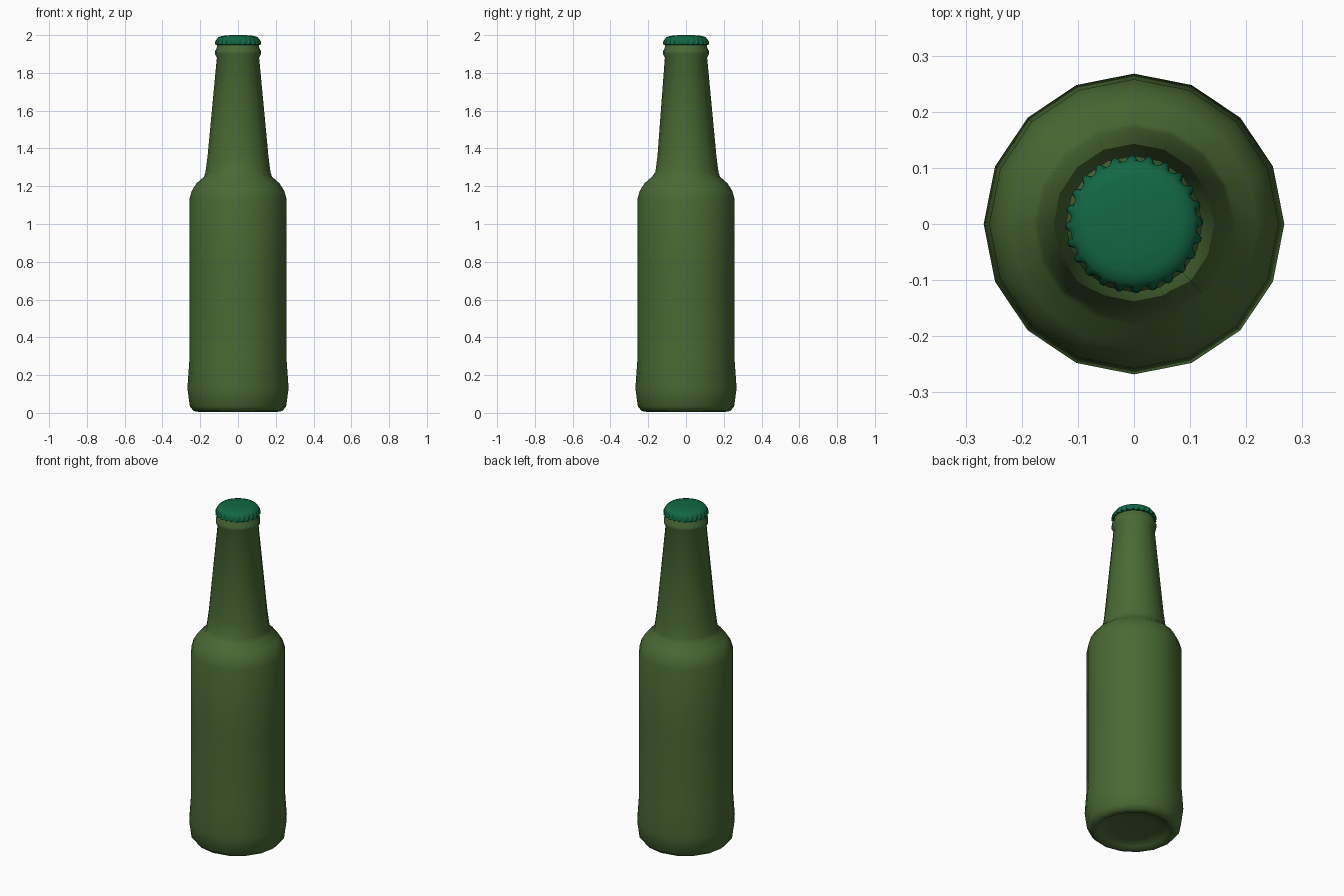
import bpy, bmesh
from math import pi, cos, sin, radians

if "Cube" in bpy.data.objects:
    bpy.data.objects.remove(bpy.data.objects["Cube"])


def material(name, rgb):
    m = bpy.data.materials.new(name)
    m.use_nodes = True
    m.diffuse_color = (*rgb, 1)
    bsdf = m.node_tree.nodes["Principled BSDF"]
    bsdf.inputs["Base Color"].default_value = (*rgb, 1)
    return m


def lathe(name, profile, sides, mat, shape=None, sharp=50):
    """Spin (radius, z) points round z; shape(ring, side, r, z) may adjust a point."""
    bm = bmesh.new()
    rings = []
    for i, (r, z) in enumerate(profile):
        ring = []
        for k in range(sides):
            rr, zz = shape(i, k, r, z) if shape else (r, z)
            a = 2 * pi * k / sides
            ring.append(bm.verts.new((rr * cos(a), rr * sin(a), zz)))
        rings.append(ring)
    for low, high in zip(rings, rings[1:]):
        for k in range(sides):
            n = (k + 1) % sides
            bm.faces.new((low[k], low[n], high[n], high[k]))
    bm.faces.new(rings[0][::-1])
    bm.faces.new(rings[-1])
    me = bpy.data.meshes.new(name)
    bm.to_mesh(me)
    bm.free()
    ob = bpy.data.objects.new(name, me)
    bpy.context.collection.objects.link(ob)
    me.materials.append(mat)
    bpy.ops.object.select_all(action="DESELECT")
    bpy.context.view_layer.objects.active = ob
    ob.select_set(True)
    bpy.ops.object.shade_smooth_by_angle(angle=radians(sharp))
    return ob


glass = material("bottle_green", (0.065, 0.144, 0.034))
cap_green = material("cap_green", (0.006, 0.138, 0.058))

# Bottle: recessed base, heel, straight body, shoulder, neck and lip
bottle_profile = [
    (0.12, 0.03), (0.19, 0.02), (0.205, 0.005), (0.235, 0.01), (0.255, 0.035),
    (0.268, 0.13), (0.258, 0.27), (0.258, 0.72), (0.258, 1.13), (0.245, 1.175),
    (0.22, 1.215), (0.18, 1.25), (0.172, 1.275), (0.161, 1.36),
    (0.112, 1.88), (0.122, 1.9), (0.122, 1.915), (0.113, 1.93), (0.108, 1.97),
]


# Slight hollow in the front of the lower neck
def neck_hollow(i, k, r, z):
    if 1.26 < z < 1.4 and k in (11, 12, 13):
        r -= 0.01
    return r, z


lathe("bottle", bottle_profile, 16, glass, neck_hollow, 60)

# Crown cap: crimped skirt under a domed top
TEETH = 24
cap_profile = [(0.11, 1.948), (0.119, 1.95), (0.117, 1.966), (0.113, 1.978),
               (0.105, 1.989), (0.085, 1.996), (0.04, 2.0)]


def crimp(i, k, r, z):
    if i in (1, 2):
        r += 0.004 if k % 4 in (0, 1) else -0.006
    return r, z


lathe("crown_cap", cap_profile, TEETH * 4, cap_green, crimp, 50)
